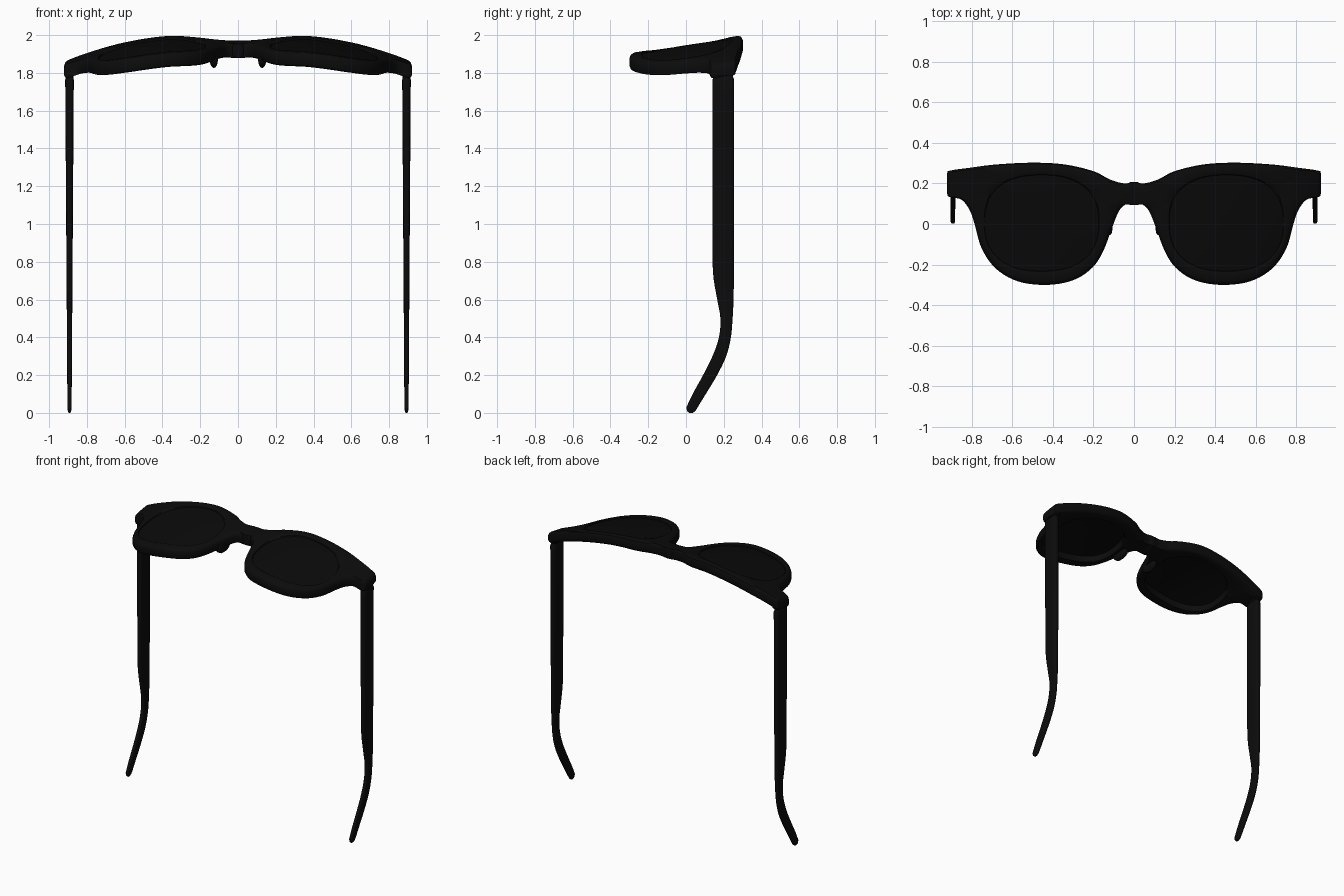
import bpy, bmesh, math
from mathutils import Vector

if "Cube" in bpy.data.objects:
    bpy.data.objects.remove(bpy.data.objects["Cube"])


def material(name, v):
    m = bpy.data.materials.new(name)
    m.diffuse_color = (v, v, v, 1)
    m.use_nodes = True
    m.node_tree.nodes["Principled BSDF"].inputs["Base Color"].default_value = m.diffuse_color
    return m


FRAME = material("black acetate", 0.0035)
LENS = material("black lens", 0.003)


def smooth_path(pts, n, closed):
    """Catmull-Rom interpolation through a few control points."""
    pts = [Vector(p) for p in pts]
    k, out = len(pts), []
    get = (lambda i: pts[i % k]) if closed else (lambda i: pts[max(0, min(k - 1, i))])
    for i in range(k if closed else k - 1):
        a, b, c, d = (get(i + j) for j in (-1, 0, 1, 2))
        for s in range(n):
            t = s / n
            out.append(0.5 * (2 * b + (c - a) * t + (2 * a - 5 * b + 4 * c - d) * t * t
                              + (3 * b - a - 3 * c + d) * t ** 3))
    return out if closed else out + [pts[-1]]


def loft(name, rings, mat, wrap=False, caps=True):
    """Skin equal-length rings, then mirror the part to the other side."""
    bm = bmesh.new()
    vr = [[bm.verts.new(p) for p in r] for r in rings]
    n = len(vr[0])
    for i in range(len(vr) if wrap else len(vr) - 1):
        a, b = vr[i], vr[(i + 1) % len(vr)]
        for j in range(n):
            bm.faces.new((a[j], a[(j + 1) % n], b[(j + 1) % n], b[j]))
    if caps and not wrap:
        bm.faces.new(vr[0])
        bm.faces.new(vr[-1])
    bmesh.ops.recalc_face_normals(bm, faces=bm.faces)
    me = bpy.data.meshes.new(name)
    bm.to_mesh(me)
    bm.free()
    ob = bpy.data.objects.new(name, me)
    bpy.context.collection.objects.link(ob)
    me.materials.append(mat)
    bpy.ops.object.select_all(action='DESELECT')
    ob.select_set(True)
    bpy.context.view_layer.objects.active = ob
    bpy.ops.object.shade_smooth_by_angle(angle=math.radians(40))
    mod = ob.modifiers.new("mirror", 'MIRROR')
    mod.use_mirror_merge = False
    return ob


# Curved, tilted surface that the front follows
CURVE = smooth_path([(0, 1.938), (.2, 1.947), (.38, 1.95), (.6, 1.916),
                     (.8, 1.862), (.93, 1.815)], 12, False)


def surface(x, y):
    x = abs(x)
    for a, b in zip(CURVE, CURVE[1:]):
        if x <= b.x:
            return a.y + (b.y - a.y) * (x - a.x) / (b.x - a.x) + 0.16 * y
    return CURVE[-1].y + 0.16 * y


# Half outline of the frame front (runs slightly past the middle so halves overlap)
outer = smooth_path([(-.03, .2), (-.03, .1), (.03, .1), (.07, .07), (.105, -.01), (.15, -.13),
                     (.205, -.215), (.3, -.277), (.43, -.3), (.57, -.283), (.68, -.22),
                     (.75, -.12), (.785, 0), (.81, .07), (.85, .12), (.905, .132),
                     (.92, .15), (.92, .245), (.905, .263), (.8, .278), (.68, .293),
                     (.5, .302), (.34, .293), (.2, .26), (.12, .22), (.05, .2)], 5, True)
C = Vector((.455, .11))


def inside(p):
    return (abs(p.x - .455) / .28) ** 2.4 + (abs(p.y - .005) / .235) ** 2.4 < 1


def lens_edge(p):
    """Where the ray from C towards p meets the lens opening."""
    d = (p - C).normalized()
    lo, hi = 0, 1
    for _ in range(25):
        mid = (lo + hi) / 2
        lo, hi = (mid, hi) if inside(C + d * mid) else (lo, mid)
    return C + d * lo


inner = [lens_edge(p) for p in outer]
TH = .075


def front_ring(h, t=None, inset=0):
    ring = []
    for o, i in zip(outer, inner):
        p = o.lerp(i, t) if t is not None else o + (i - o).normalized() * inset
        ring.append((p.x, p.y, surface(p.x, p.y) + h))
    return ring


# Frame front: rounded section swept round the lens opening
rings = [front_ring(-.02), front_ring(-.006, inset=.006), front_ring(0, inset=.018),
         front_ring(0, .6), front_ring(0, .8), front_ring(-.004, .95), front_ring(-.014, 1),
         front_ring(-TH + .012, 1), front_ring(-TH, .92), front_ring(-TH, .6),
         front_ring(-TH, inset=.018), front_ring(-TH + .006, inset=.006), front_ring(-TH + .02)]
loft("frame_front", rings, FRAME, wrap=True)


# Lenses: thin curved plates just below the front rim
def lens_ring(s, h):
    out = []
    for k in range(64):
        a = math.tau * k / 64
        c, w = math.cos(a), math.sin(a)
        x = .455 + s * .287 * math.copysign(abs(c) ** (2 / 2.4), c)
        y = .005 + s * .242 * math.copysign(abs(w) ** (2 / 2.4), w)
        out.append((x, y, surface(x, y) + h + .008 * (1 - s * s)))
    return out


steps = (.02, .2, .4, .6, .8, 1)
loft("lens", [lens_ring(s, -.012) for s in steps]
     + [lens_ring(s, -.032) for s in reversed(steps)], LENS)


# Temples and hinges: rounded rectangular slices stacked along z
def slice_ring(z, y0, y1, x0, x1, n=20):
    out = []
    for k in range(n):
        a = math.tau * (k + .5) / n
        c, w = math.cos(a), math.sin(a)
        out.append(((x0 + x1) / 2 + (x1 - x0) / 2 * math.copysign(abs(c) ** .5, c),
                    (y0 + y1) / 2 + (y1 - y0) / 2 * math.copysign(abs(w) ** .5, w), z))
    return out


stations = smooth_path([(1.765, .14, .255), (1.4, .14, .255), (1.0, .14, .255), (.75, .142, .254),
                        (.6, .165, .252), (.5, .182, .247), (.4, .174, .238), (.3, .14, .213),
                        (.2, .09, .165), (.1, .035, .105), (.03, .002, .062)], 4, False)
rows = [(1.78, .147, .248, .876, .91)]
for s in stations:
    w = .011 + .012 * s.x / 1.77
    rows.append((s.x, s.y, s.z, .892 - w, .892 + w))
rows += [(.01, .005, .05, .883, .901), (0, .016, .036, .887, .897)]
loft("temple", [slice_ring(*r) for r in rows], FRAME)

loft("hinge", [slice_ring(z, .155, .25, .872, .908) for z in (1.76, 1.83)], FRAME)
loft("end_block", [slice_ring(z, y0, y1, x0, .917) for z, y0, y1, x0 in
                   ((1.785, .15, .25, .872), (1.795, .138, .262, .862), (1.83, .138, .262, .86))], FRAME)

# Nose pads: small bumps behind the inner rims
pads = []
for k in range(9):
    a = math.pi * (k + .2) / 8.4
    r = math.sin(a)
    pads.append(slice_ring(1.872 + .046 * math.cos(a), .01 - .065 * r, .01 + .065 * r,
                           .128 - .022 * r, .128 + .022 * r))
loft("nose_pad", pads, FRAME)
